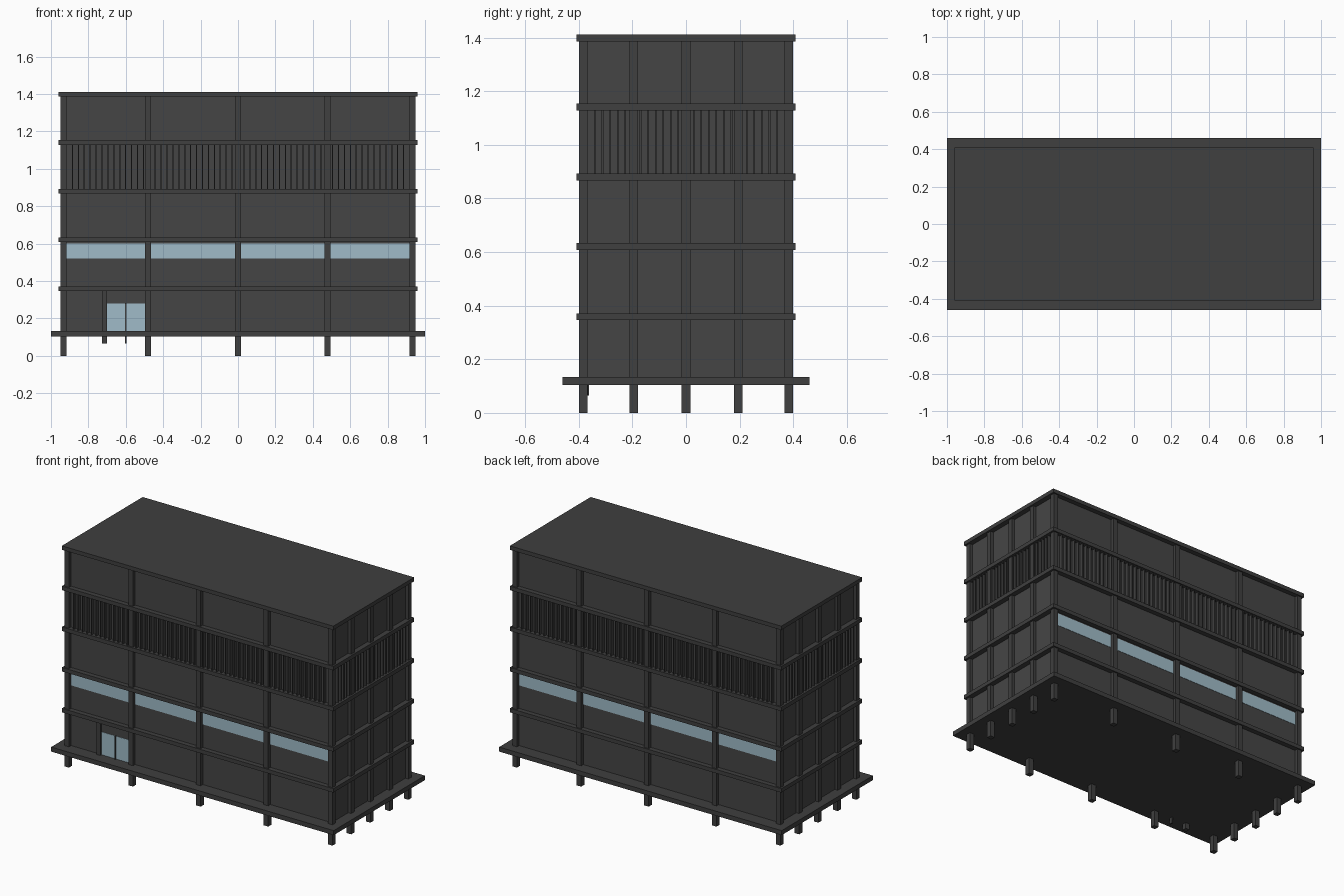
import bpy, bmesh
from mathutils import Matrix, Vector

if "Cube" in bpy.data.objects:
    bpy.data.objects.remove(bpy.data.objects["Cube"])


def material(name, rgb):
    m = bpy.data.materials.new(name)
    m.diffuse_color = (*rgb, 1)
    m.use_nodes = True
    m.node_tree.nodes["Principled BSDF"].inputs["Base Color"].default_value = m.diffuse_color
    return m


FRAME = material("dark_frame", (0.05, 0.05, 0.05))
WALL = material("dark_wall", (0.06, 0.06, 0.06))
GLASS = material("pale_glass", (0.35, 0.5, 0.58))


def boxes(name, spans, mat):
    """One object made of boxes, each given as (x0, x1, y0, y1, z0, z1)."""
    bm = bmesh.new()
    for x0, x1, y0, y1, z0, z1 in spans:
        mid = Vector((x0 + x1, y0 + y1, z0 + z1)) / 2
        size = Matrix.Diagonal((x1 - x0, y1 - y0, z1 - z0, 1))
        bmesh.ops.create_cube(bm, size=1, matrix=Matrix.Translation(mid) @ size)
    me = bpy.data.meshes.new(name)
    bm.to_mesh(me)
    bm.free()
    me.materials.append(mat)
    ob = bpy.data.objects.new(name, me)
    bpy.context.collection.objects.link(ob)
    return ob


# column grid and main levels
COL_X = (-0.933, -0.48, 0, 0.478, 0.933)
COL_Y = (-0.384, -0.195, 0, 0.195, 0.384)
H = 0.016
WX, WY = 0.928, 0.378
BASE_TOP, ROOF_Z = 0.133, 1.386

# base platform, floor bands and roof
boxes("base_platform", [(-1, 1, -0.461, 0.461, 0.104, BASE_TOP)], FRAME)
for i, z in enumerate((0.346, 0.608, 0.867, 1.128)):
    boxes(f"floor_slab_{i + 1}", [(-0.961, 0.961, -0.409, 0.409, z, z + 0.025)], FRAME)
boxes("roof_slab", [(-0.961, 0.961, -0.409, 0.409, ROOF_Z, 1.411)], FRAME)

# recessed walls
boxes("walls", [(-WX, WX, -WY, WY, BASE_TOP, ROOF_Z)], WALL)

# perimeter columns, running down to the ground as feet
cols = [(x, y) for x in COL_X for y in COL_Y
        if abs(x) > 0.9 or abs(y) > 0.35]
boxes("columns", [(x - H, x + H, y - H, y + H, 0, ROOF_Z) for x, y in cols], FRAME)

# vertical fins around the fourth storey
F = 0.003
FIN_Z = (0.892, 1.128)
fins = []
n = 58
for i in range(1, n):
    x = -0.917 + 1.834 * i / n
    if min(abs(x - c) for c in COL_X) > H + F:
        for s in (-1, 1):
            y0, y1 = sorted((s * (WY - 0.002), s * 0.4))
            fins.append((x - F, x + F, y0, y1, *FIN_Z))
n = 26
for i in range(1, n):
    y = -0.368 + 0.736 * i / n
    if min(abs(y - c) for c in COL_Y) > H + F:
        for s in (-1, 1):
            x0, x1 = sorted((s * (WX - 0.002), s * 0.949))
            fins.append((x0, x1, y - F, y + F, *FIN_Z))
boxes("fins", fins, FRAME)

# ribbon windows on the front and back
for name, s in (("front_windows", -1), ("back_windows", 1)):
    y0, y1 = sorted((s * (WY - 0.01), s * (WY + 0.002)))
    boxes(name, [(a + H, b - H, y0, y1, 0.519, 0.6)
                 for a, b in zip(COL_X, COL_X[1:])], GLASS)

# entrance doors with side post and centre bar
boxes("door_glass", [(-0.70, -0.603, -WY - 0.002, -WY + 0.01, BASE_TOP, 0.279),
                     (-0.597, -0.496, -WY - 0.002, -WY + 0.01, BASE_TOP, 0.279)], GLASS)
boxes("door_post", [(-0.728, -0.70, -0.393, -0.362, 0.065, 0.347)], FRAME)
boxes("door_centre_bar", [(-0.604, -0.596, -0.388, -0.365, 0.065, 0.28)], FRAME)
